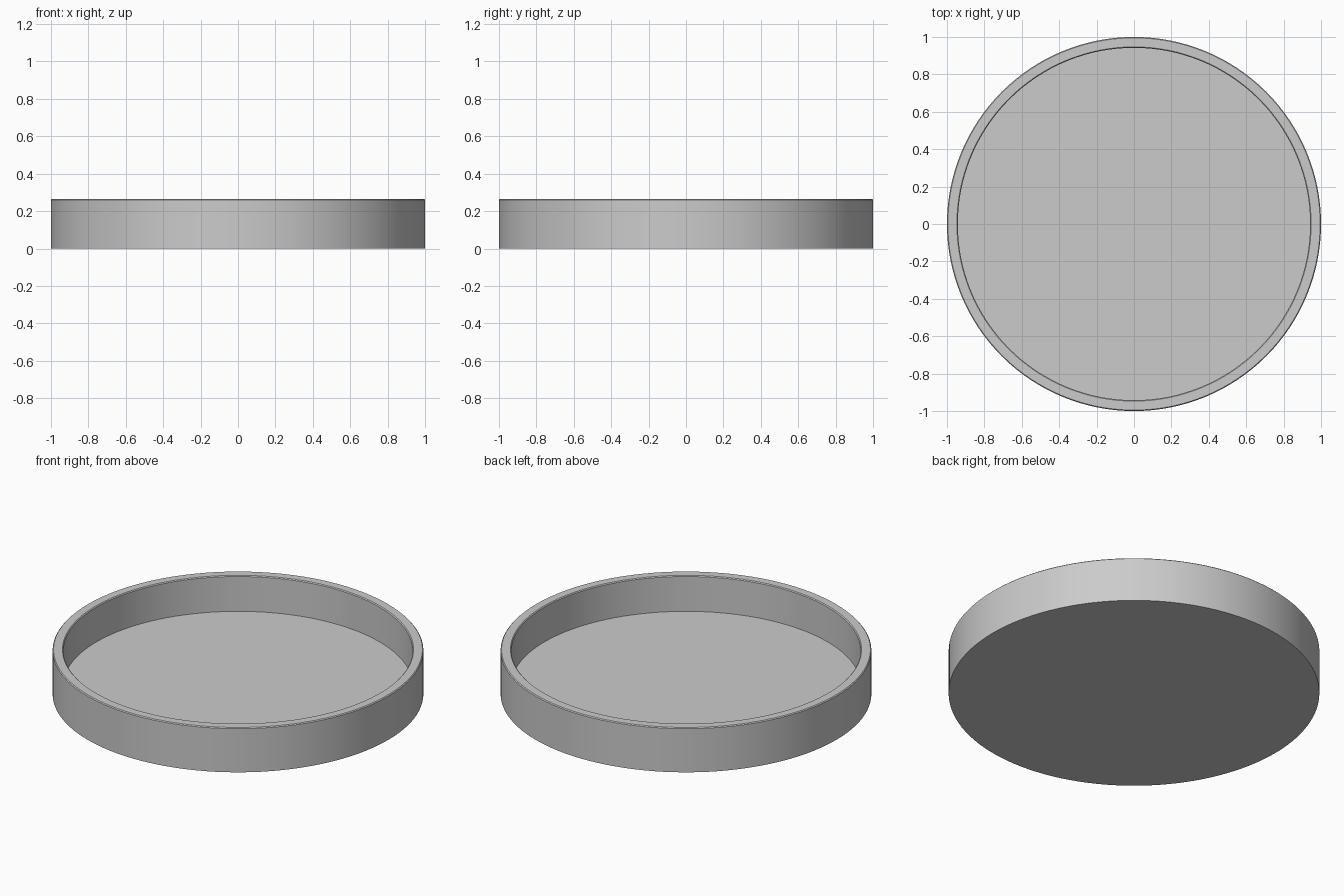
import bpy, bmesh, math

if "Cube" in bpy.data.objects:
    bpy.data.objects.remove(bpy.data.objects["Cube"])

R_OUT, R_IN = 1.0, 0.942     # outer and inner wall radius
HEIGHT, FLOOR = 0.265, 0.053  # rim height and floor thickness
EASE = 0.005                  # tiny eased edge on the rim
SEGMENTS = 128

# Half cross-section of the tray, from bottom centre to floor centre
profile = [
    (0, 0), (R_OUT, 0),
    (R_OUT, HEIGHT - EASE), (R_OUT - EASE, HEIGHT),
    (R_IN + EASE, HEIGHT), (R_IN, HEIGHT - EASE),
    (R_IN, FLOOR), (0, FLOOR),
]

# Round tray: the profile spun about the z axis
bm = bmesh.new()
verts = [bm.verts.new((r, 0, z)) for r, z in profile]
edges = [bm.edges.new(pair) for pair in zip(verts, verts[1:])]
bmesh.ops.spin(bm, geom=verts + edges, cent=(0, 0, 0), axis=(0, 0, 1),
               angle=math.tau, steps=SEGMENTS, use_duplicate=False)
bmesh.ops.remove_doubles(bm, verts=bm.verts, dist=0.0001)
bmesh.ops.recalc_face_normals(bm, faces=bm.faces)

mesh = bpy.data.meshes.new("round_tray")
bm.to_mesh(mesh)
bm.free()
tray = bpy.data.objects.new("round_tray", mesh)
bpy.context.collection.objects.link(tray)

# Smooth walls, crisp edges
bpy.context.view_layer.objects.active = tray
tray.select_set(True)
bpy.ops.object.shade_smooth_by_angle(angle=math.radians(30))
